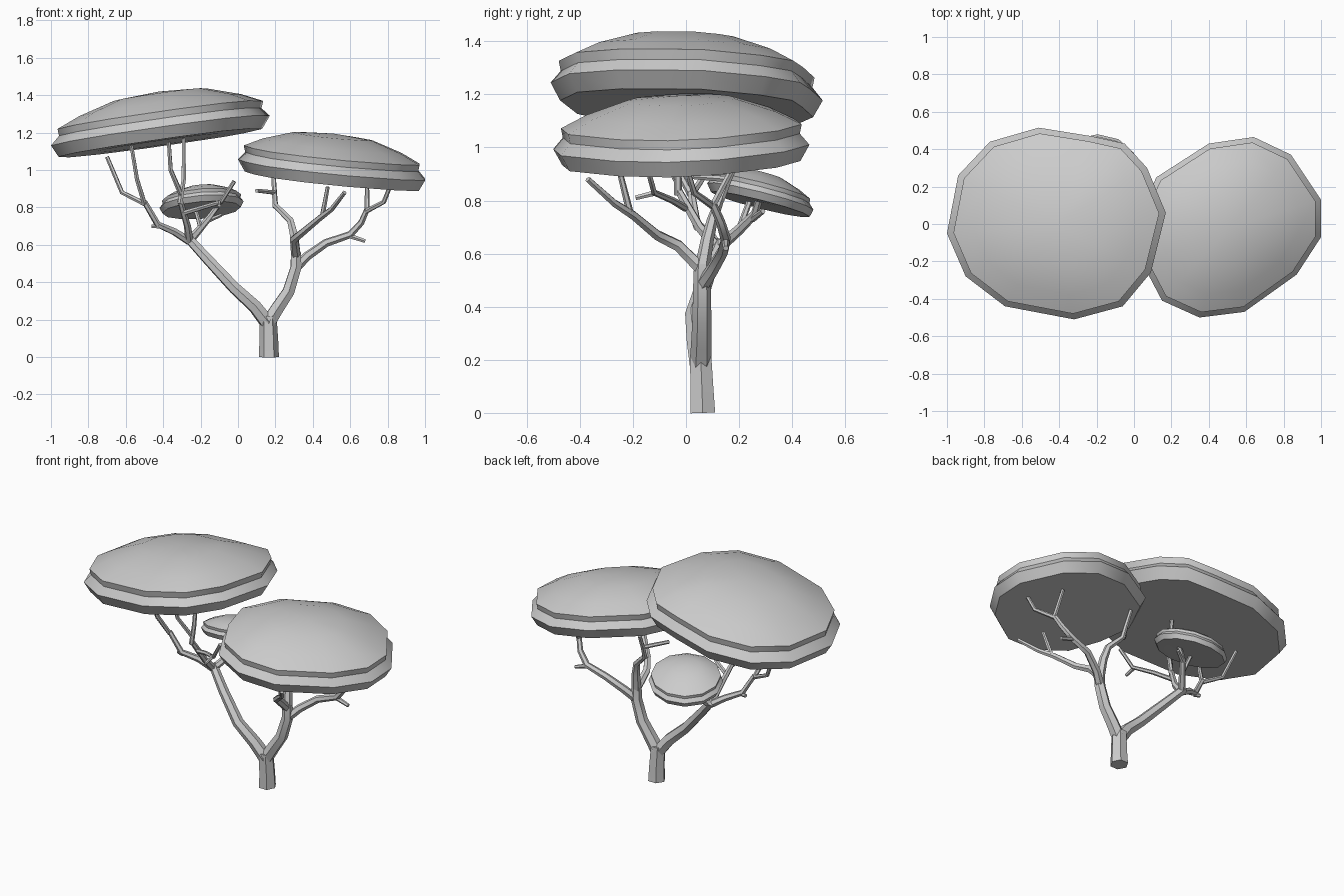
import bpy, bmesh, math

cube = bpy.data.objects.get("Cube")
if cube:
    bpy.data.objects.remove(cube)

grey = bpy.data.materials.new("plain grey")
grey.use_nodes = True
grey.diffuse_color = (0.6, 0.6, 0.6, 1)
grey.node_tree.nodes["Principled BSDF"].inputs["Base Color"].default_value = (0.6, 0.6, 0.6, 1)


def finish(obj, angle):
    obj.data.materials.clear()
    obj.data.materials.append(grey)
    bpy.ops.object.select_all(action='DESELECT')
    obj.select_set(True)
    bpy.context.view_layer.objects.active = obj
    bpy.ops.object.shade_smooth_by_angle(angle=math.radians(angle))


def limb(name, r0, r1, *points):
    """Tapered six-sided tube through the points."""
    curve = bpy.data.curves.new(name, 'CURVE')
    curve.dimensions = '3D'
    curve.bevel_depth = 1
    curve.bevel_resolution = 1
    curve.use_fill_caps = True
    spline = curve.splines.new('POLY')
    spline.points.add(len(points) - 1)
    for i, (pt, co) in enumerate(zip(spline.points, points)):
        pt.co = (*co, 1)
        pt.radius = r0 + (r1 - r0) * i / (len(points) - 1)
    obj = bpy.data.objects.new(name, curve)
    bpy.context.collection.objects.link(obj)
    bpy.ops.object.select_all(action='DESELECT')
    obj.select_set(True)
    bpy.context.view_layer.objects.active = obj
    bpy.ops.object.convert(target='MESH')
    finish(bpy.context.object, 45)


def canopy(name, centre, slope, outline, height):
    """Tilted cushion: flat underside, flared rim, notch, lip and dome."""
    profile = [(0.6, -0.31), (0.93, -0.31), (1, 0), (0.925, 0.22), (0.94, 0.40),
               (0.74, 0.65), (0.42, 0.92)]
    bm = bmesh.new()

    def vert(x, y, lift):
        tilt = slope[0] * (x - centre[0]) + slope[1] * (y - centre[1])
        return bm.verts.new((x, y, centre[2] + tilt + lift * height))

    rings = [[vert(centre[0] + (x - centre[0]) * s, centre[1] + (y - centre[1]) * s, h)
              for x, y in outline] for s, h in profile]
    n = len(outline)
    for low, high in zip(rings, rings[1:]):
        for i in range(n):
            j = (i + 1) % n
            bm.faces.new((low[i], low[j], high[j], high[i]))
    for ring, lift in ((rings[0], -0.28), (rings[-1], 1)):
        tip = vert(centre[0], centre[1], lift)
        for i in range(n):
            bm.faces.new((ring[i], ring[(i + 1) % n], tip))
    bmesh.ops.recalc_face_normals(bm, faces=bm.faces)
    mesh = bpy.data.meshes.new(name)
    bm.to_mesh(mesh)
    bm.free()
    obj = bpy.data.objects.new(name, mesh)
    bpy.context.collection.objects.link(obj)
    finish(obj, 38)


# Foliage cushions
canopy("high_canopy", (-0.42, 0, 1.21), (0.14, -0.04),
       [(-1, -.05), (-.94, .26), (-.77, .44), (-.51, .515), (-.23, .47), (-.05, .43),
        (.07, .3), (.17, .06), (.09, -.26), (-.06, -.44), (-.32, -.51), (-.69, -.44),
        (-.9, -.28)], 0.21)
canopy("low_canopy", (0.51, -0.02, 1.0), (-0.11, 0.05),
       [(1, .13), (1, -.07), (.87, -.27), (.59, -.47), (.35, -.5), (.15, -.41),
        (.05, -.22), (0, 0), (.12, .25), (.4, .43), (.64, .465), (.84, .37)], 0.195)
canopy("small_canopy", (-0.195, 0.28, 0.815), (0.08, -0.25),
       [(-.195 + .225 * math.cos(a * math.tau / 12), .28 + .2 * math.sin(a * math.tau / 12))
        for a in range(12)], 0.095)

# Trunk and the two main limbs
limb("trunk", .054, .046, (.165, .063, 0), (.165, .06, .09), (.16, .055, .22))
limb("left_limb", .042, .03, (.16, .055, .18), (.21, .058, .26), (.27, .06, .35),
     (.31, .06, .48), (.31, .06, .56))
limb("right_limb", .042, .026, (.16, .055, .18), (.09, .04, .27), (-.02, .03, .37),
     (-.16, .08, .52), (-.27, .13, .64))

# Branches of the left limb
limb("left_outer_branch", .027, .015, (.31, .06, .48), (.37, .1, .54), (.47, .14, .61),
     (.6, .15, .655), (.66, .13, .72), (.69, .1, .79))
limb("left_outer_stub", .015, .011, (.59, .15, .65), (.68, .15, .62))
limb("left_outer_twig_a", .014, .011, (.69, .1, .78), (.69, .18, .93))
limb("left_outer_twig_b", .014, .011, (.685, .1, .78), (.78, .03, .83), (.82, 0, .93))
limb("left_inner_branch", .029, .016, (.31, .06, .54), (.30, .08, .65), (.28, .1, .73),
     (.2, .13, .81))
limb("left_inner_twig_a", .015, .012, (.2, .13, .80), (.195, .16, .88), (.19, .2, .97))
limb("left_inner_twig_b", .013, .011, (.195, .16, .88), (.1, .03, .89))
limb("left_front_branch", .026, .012, (.31, .06, .54), (.30, -.03, .63), (.35, -.11, .67),
     (.44, -.2, .745), (.5, -.27, .79), (.57, -.37, .88))
limb("left_front_twig", .014, .011, (.45, -.21, .75), (.48, -.25, .91))

# Branches of the right limb
limb("right_outer_branch", .023, .015, (-.26, .12, .62), (-.34, .09, .67), (-.43, .04, .71),
     (-.5, .02, .83))
limb("right_outer_stub", .014, .011, (-.42, .04, .70), (-.46, .05, .70))
limb("right_outer_twig_a", .014, .011, (-.5, .02, .82), (-.62, .06, .88), (-.7, .09, 1.07))
limb("right_outer_twig_b", .014, .011, (-.5, .02, .82), (-.54, -.05, .95), (-.57, -.08, 1.13))
limb("right_middle_branch", .023, .015, (-.26, .12, .62), (-.27, .05, .7), (-.31, -.03, .84))
limb("right_middle_twig_a", .015, .011, (-.31, -.03, .82), (-.29, -.03, .95), (-.29, 0, 1.18))
limb("right_middle_twig_b", .014, .011, (-.305, -.03, .87), (-.36, -.1, 1.0),
     (-.37, -.12, 1.15))
limb("right_front_twig", .014, .011, (-.29, 0, .77), (-.19, -.05, .8), (-.09, -.12, .83),
     (-.02, -.15, .94))
limb("right_front_stub", .012, .01, (-.1, -.11, .83), (-.1, -.19, .81))
limb("right_back_branch", .023, .013, (-.26, .12, .62), (-.2, .2, .69), (-.15, .26, .75),
     (-.1, .28, .82))
limb("right_back_twig_a", .013, .011, (-.2, .2, .69), (-.23, .24, .8))
limb("right_back_twig_b", .013, .01, (-.16, .25, .73), (-.09, .29, .76))
